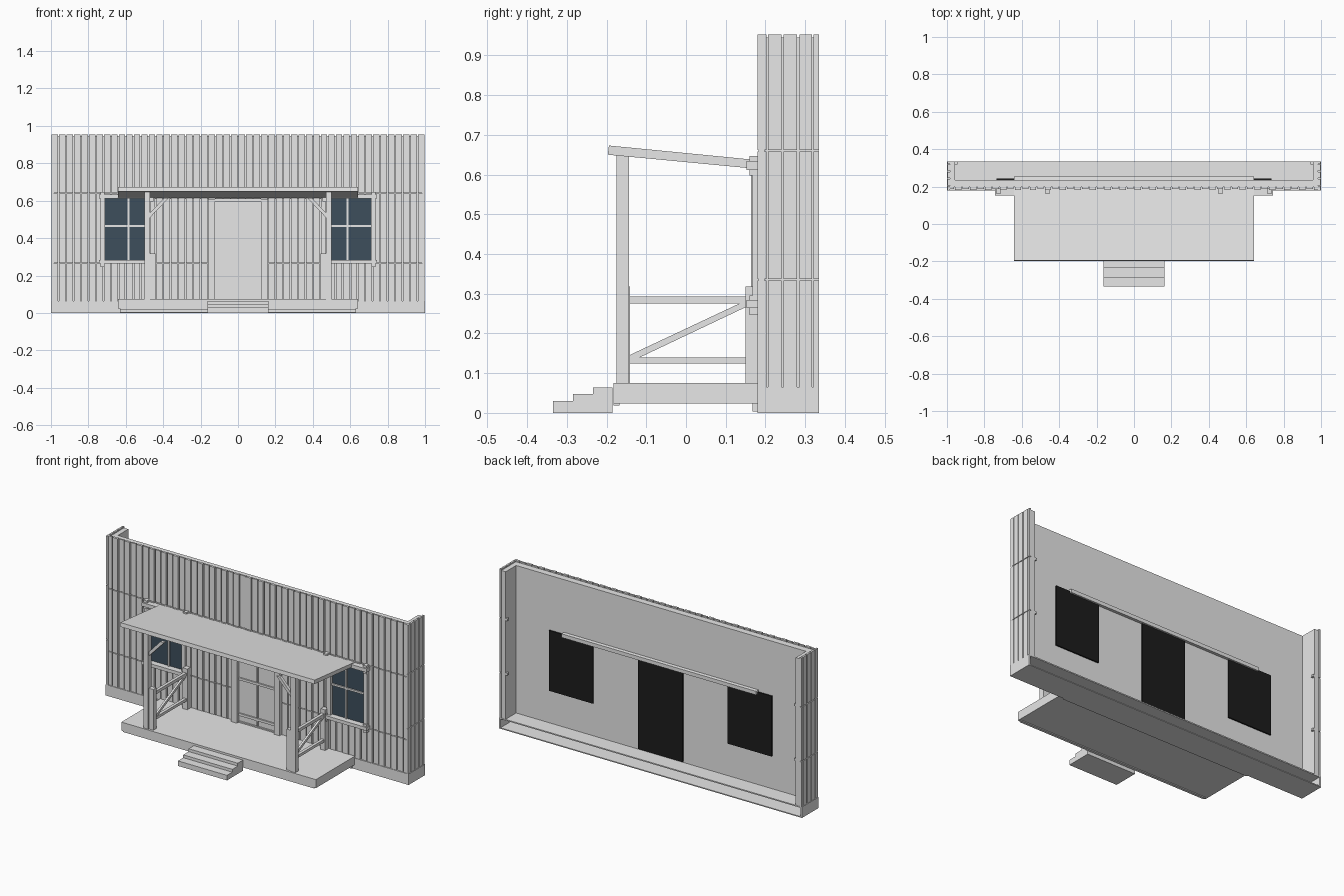
import bpy, bmesh, math
from mathutils import Matrix, Vector


def material(name, rgb):
    m = bpy.data.materials.new(name)
    m.diffuse_color = (*rgb, 1)
    return m


GREY = material("weathered grey", (0.8, 0.8, 0.8))
GLASS = material("dark blue glass", (0.048, 0.078, 0.107))
BLACK = material("black backing", (0.012, 0.012, 0.012))


def boxes(name, items, mat=GREY, mirror=False):
    """One object from boxes given as (x0, x1, y0, y1, z0, z1)."""
    bm = bmesh.new()
    for b in items:
        for s in ((1, -1) if mirror else (1,)):
            c = Vector((s * (b[0] + b[1]) / 2, (b[2] + b[3]) / 2, (b[4] + b[5]) / 2))
            size = (b[1] - b[0], b[3] - b[2], b[5] - b[4], 1)
            bmesh.ops.create_cube(bm, size=1, matrix=Matrix.Translation(c) @ Matrix.Diagonal(size))
    return finish(name, bm, mat)


def finish(name, bm, mat):
    bmesh.ops.recalc_face_normals(bm, faces=bm.faces)
    me = bpy.data.meshes.new(name)
    bm.to_mesh(me)
    bm.free()
    me.materials.append(mat)
    ob = bpy.data.objects.new(name, me)
    bpy.context.collection.objects.link(ob)
    return ob


def prism(name, profile, axis, spans):
    """Extrude a 2D profile: axis 'x' takes (y, z) points, axis 'y' takes (x, z)."""
    bm = bmesh.new()
    for a, b, flip in spans:
        def put(t, p):
            return (t, p[0], p[1]) if axis == 'x' else (flip * p[0], t, p[1])
        lo = [bm.verts.new(put(a, p)) for p in profile]
        hi = [bm.verts.new(put(b, p)) for p in profile]
        bm.faces.new(lo)
        bm.faces.new(hi[::-1])
        n = len(lo)
        for i in range(n):
            bm.faces.new((lo[i], hi[i], hi[(i + 1) % n], lo[(i + 1) % n]))
    return finish(name, bm, GREY)


# Foundation shell, open at the rear
boxes("foundation", [(-1, 1, 0.18, 0.335, 0, 0.006),
                     (-1, 1, 0.18, 0.335, 0.058, 0.065),
                     (-1, 1, 0.18, 0.19, 0.006, 0.058),
                     (-1, -0.99, 0.19, 0.335, 0.006, 0.058),
                     (0.99, 1, 0.19, 0.335, 0.006, 0.058)])

# Wall core and end returns
boxes("front_wall", [(-0.985, 0.985, 0.197, 0.235, 0.065, 0.945)])
boxes("end_walls", [(0.957, 0.985, 0.235, 0.333, 0.065, 0.945)], mirror=True)

# Upright siding in three courses, left out at the door and windows
OPENINGS = [(-0.13, 0.13, 0.065, 0.61), (0.485, 0.715, 0.28, 0.615), (-0.715, -0.485, 0.28, 0.615)]
COURSES = [(0.065, 0.263), (0.267, 0.638), (0.642, 0.953)]
planks = []
for i in range(50):
    x0 = -1 + i * 0.04 + 0.003
    x1 = x0 + 0.034
    front = 0.183 if i % 2 else 0.187
    for z0, z1 in COURSES:
        pieces = [(z0, z1)]
        for a, b, lo, hi in OPENINGS:
            if x0 < b and x1 > a:
                pieces = [q for p0, p1 in pieces
                          for q in ((p0, min(p1, lo)), (max(p0, hi), p1)) if q[1] - q[0] > 0.002]
        planks += [(x0, x1, front, 0.197, p0, p1) for p0, p1 in pieces]
boxes("front_siding", planks)

side = []
for y0, y1 in [(0.18, 0.203), (0.207, 0.241), (0.245, 0.279), (0.286, 0.317), (0.321, 0.335)]:
    for z0, z1 in [(0.065, 0.333), (0.337, 0.658), (0.662, 0.953)]:
        side.append((0.985, 0.997, y0, y1, z0, z1))
boxes("end_siding", side, mirror=True)

# Small nailing blocks on the end walls
boxes("end_blocks", [(0.945, 0.957, 0.318, 0.333, z - 0.007, z + 0.007) for z in (0.335, 0.66)], mirror=True)

# Black backing plates behind the openings
boxes("window_backing", [(0.445, 0.735, 0.235, 0.243, 0.26, 0.62)], BLACK, True)
boxes("door_backing", [(-0.147, 0.147, 0.235, 0.243, 0.07, 0.61)], BLACK)

# Windows
boxes("window_glass", [(0.485, 0.715, 0.188, 0.196, 0.28, 0.615)], GLASS, True)
boxes("window_bars", [(0.581, 0.591, 0.18, 0.19, 0.28, 0.615),
                      (0.485, 0.715, 0.18, 0.19, 0.459, 0.47)], mirror=True)
boxes("window_frame", [(0.468, 0.492, 0.168, 0.197, 0.28, 0.615),
                       (0.71, 0.735, 0.168, 0.197, 0.28, 0.615),
                       (0.455, 0.742, 0.152, 0.197, 0.264, 0.284),
                       (0.455, 0.742, 0.152, 0.197, 0.612, 0.634)], mirror=True)
boxes("window_brackets", [(x, x + 0.022, 0.16, 0.192, z, z + 0.05)
                          for x in (0.452, 0.714) for z in (0.246, 0.597)], mirror=True)

# Door with raised frame, rails and centre bar
boxes("door_panel", [(-0.13, 0.13, 0.186, 0.197, 0.075, 0.6)])
boxes("door_frame", [(-0.16, -0.122, 0.163, 0.197, 0.075, 0.61),
                     (0.122, 0.16, 0.163, 0.197, 0.075, 0.61),
                     (-0.122, 0.122, 0.163, 0.197, 0.596, 0.612)])
boxes("door_rails", [(-0.122, 0.122, 0.178, 0.188, z0, z1)
                     for z0, z1 in [(0.075, 0.082), (0.115, 0.13), (0.328, 0.342), (0.503, 0.522)]]
      + [(-0.004, 0.004, 0.178, 0.188, 0.082, 0.596)])

# Porch deck, its bearers and steps
boxes("porch_deck", [(-0.642, 0.642, -0.183, 0.185, 0.024, 0.075)])
boxes("deck_bearers", [(-0.63, 0.63, -0.183, -0.167, 0.019, 0.025),
                       (-0.63, 0.63, 0.168, 0.182, 0.003, 0.025)])
prism("steps", [(-0.335, 0), (-0.185, 0), (-0.185, 0.064), (-0.234, 0.064), (-0.234, 0.047),
                (-0.285, 0.047), (-0.285, 0.03), (-0.335, 0.03)], 'x', [(-0.162, 0.162, 1)])

# Sloping porch roof that passes through the wall
prism("porch_roof", [(-0.197, 0.65), (0.255, 0.607), (0.255, 0.629), (-0.194, 0.673)],
      'x', [(-0.642, 0.642, 1)])

# Posts, braces and railings
boxes("porch_posts", [(0.47, 0.501, -0.175, -0.143, 0.075, 0.65)], mirror=True)
boxes("rail_posts", [(0.44, 0.47, -0.17, -0.141, 0.075, 0.318),
                     (0.44, 0.47, 0.15, 0.18, 0.075, 0.318)], mirror=True)
prism("post_braces", [(0.47, 0.51), (0.47, 0.535), (0.395, 0.615), (0.37, 0.615)], 'y',
      [(-0.168, -0.15, s) for s in (1, -1)])
boxes("railings", [(0.446, 0.464, -0.145, 0.155, 0.275, 0.293),
                   (0.446, 0.464, -0.145, 0.155, 0.124, 0.14)], mirror=True)
prism("railing_diagonals", [(-0.141, 0.138), (-0.12, 0.138), (0.15, 0.266), (0.15, 0.277), (0.138, 0.277),
                            (-0.141, 0.146)], 'x', [(0.449, 0.461, 1), (-0.461, -0.449, 1)])
